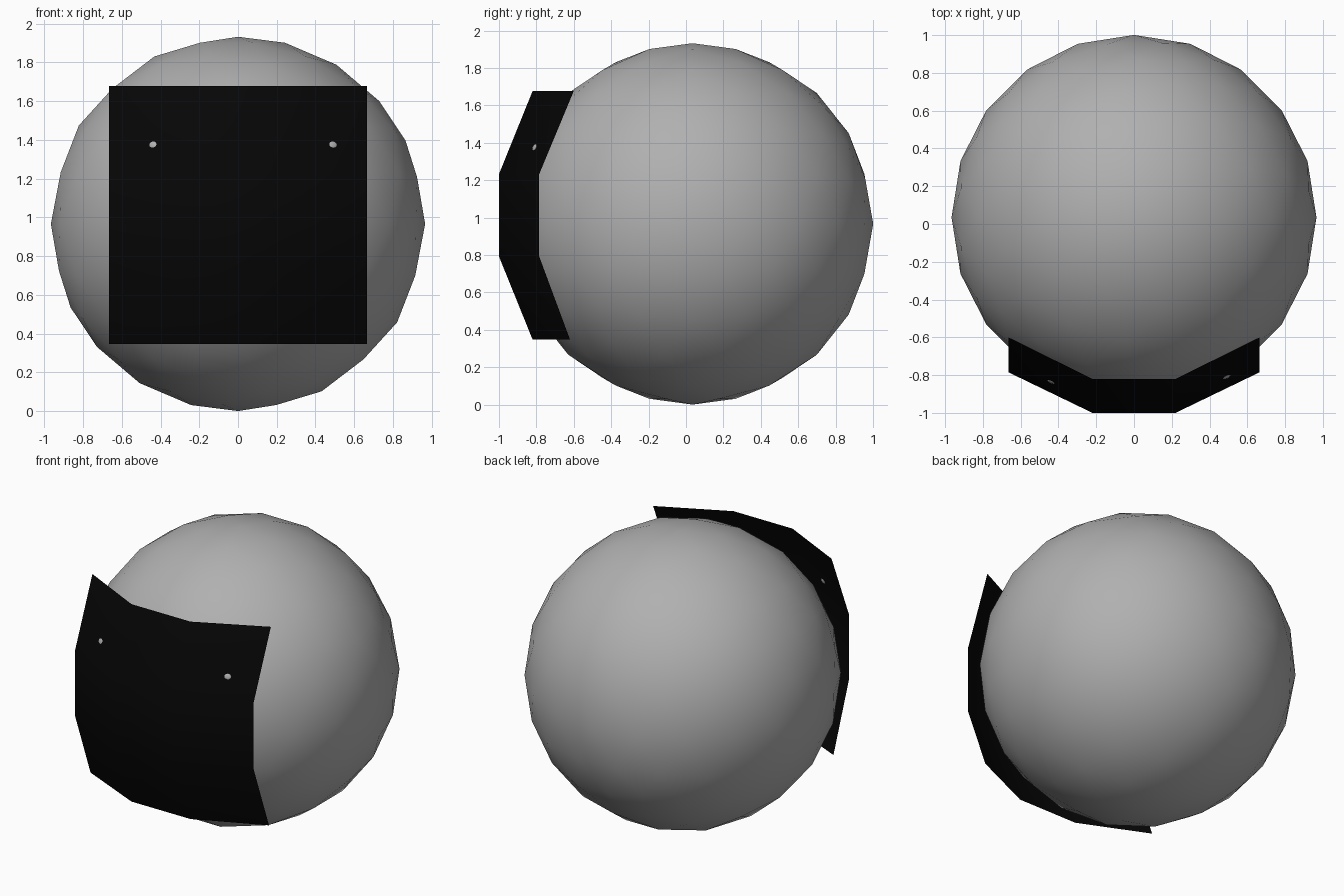
import bpy, bmesh
from mathutils import Vector

if "Cube" in bpy.data.objects:
    bpy.data.objects.remove(bpy.data.objects["Cube"])


def material(name, rgb):
    m = bpy.data.materials.new(name)
    m.diffuse_color = (*rgb, 1)
    m.use_nodes = True
    m.node_tree.nodes["Principled BSDF"].inputs["Base Color"].default_value = m.diffuse_color
    return m


grey = material("mid grey", (0.435, 0.435, 0.435))
black = material("black", (0.0018, 0.0018, 0.0018))


def ball(name, subdiv, radius, loc):
    bpy.ops.mesh.primitive_ico_sphere_add(subdivisions=subdiv, radius=radius, location=loc)
    ob = bpy.context.object
    ob.name = name
    ob.data.materials.append(grey)
    bpy.ops.object.shade_smooth()
    return ob


# Round body
ball("body", 3, 0.966, (0, 0.035, 0.966))

# Face sheet: single-sided 3 x 3 panel grid bowed forward in both directions
xs = [-0.665, -0.22, 0.22, 0.665]
zs = [0.347, 0.792, 1.232, 1.677]


def depth(i, k):
    side, end = i in (0, 3), k in (0, 3)
    if side and end:
        return -0.60 if k == 3 else -0.62
    return -0.785 if side else (-0.82 if end else -1.0)


bm = bmesh.new()
grid = [[bm.verts.new((x, depth(i, k), z)) for i, x in enumerate(xs)] for k, z in enumerate(zs)]
for k in range(3):
    for i in range(3):
        f = bm.faces.new((grid[k][i], grid[k][i + 1], grid[k + 1][i + 1], grid[k + 1][i]))
        f.smooth = True
mesh = bpy.data.meshes.new("face_sheet")
bm.to_mesh(mesh)
bm.free()
mesh.materials.append(black)
bpy.context.collection.objects.link(bpy.data.objects.new("face_sheet", mesh))

# Two tiny eyes, flattened against the sloping panels
for name, x, y in (("left_eye", -0.438, -0.834), ("right_eye", 0.49, -0.809)):
    eye = ball(name, 2, 0.021, (x, y, 1.375))
    normal = Vector((0.45 if x > 0 else -0.45, -1, 0.42))
    eye.rotation_euler = normal.to_track_quat('Z', 'Y').to_euler()
    eye.scale = (1.1, 0.9, 0.3)
